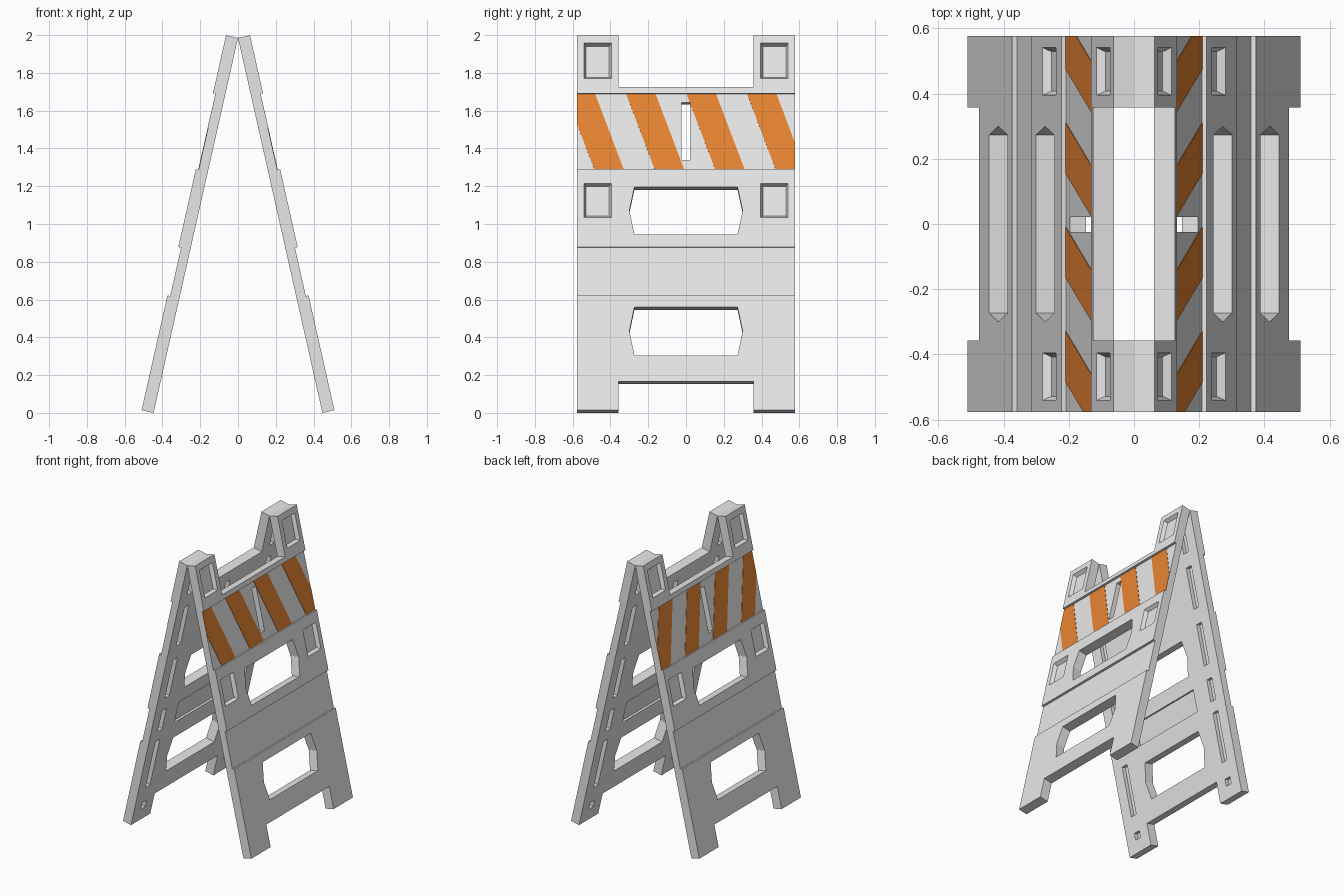
import bpy, bmesh, math
from mathutils import Matrix

if "Cube" in bpy.data.objects:
    bpy.data.objects.remove(bpy.data.objects["Cube"])

LEAN = math.atan2(0.447, 1.985)
SN, CS = math.sin(LEAN), math.cos(LEAN)
LENGTH, HALF_W = 2.035, 0.577
THICK, BAND = 0.065, 0.050      # full and recessed panel thickness


def place(y, s, t):
    """Panel coordinates (across, up the slope, out of inner face) to world."""
    return (0.447 - s * SN + t * CS, y, s * CS + t * SN)


def slope(z, t=THICK):
    """Slope position of a height read on the outer face."""
    return (z - t * SN) / CS


def loft(bm, ring_a, ring_b):
    """Closed solid between two matching rings of (y, s, t) points."""
    a = [bm.verts.new(place(*p)) for p in ring_a]
    b = [bm.verts.new(place(*p)) for p in ring_b]
    n = len(a)
    bm.faces.new(a[::-1])
    bm.faces.new(b)
    for i in range(n):
        j = (i + 1) % n
        bm.faces.new((a[i], a[j], b[j], b[i]))


def prism(bm, poly, t0, t1):
    loft(bm, [(y, s, t0) for y, s in poly], [(y, s, t1) for y, s in poly])


def rect(y0, y1, s0, s1):
    return [(y0, s0), (y1, s0), (y1, s1), (y0, s1)]


def finish(bm, name, mat):
    bmesh.ops.recalc_face_normals(bm, faces=bm.faces[:])
    me = bpy.data.meshes.new(name)
    bm.to_mesh(me)
    bm.free()
    me.materials.append(mat)
    ob = bpy.data.objects.new(name, me)
    bpy.context.collection.objects.link(ob)
    return ob


def mirrored(ob, name):
    me = ob.data.copy()
    me.transform(Matrix.Scale(-1, 4, (1, 0, 0)))
    me.flip_normals()
    me.name = name
    bpy.context.collection.objects.link(bpy.data.objects.new(name, me))


def material(name, rgb):
    m = bpy.data.materials.new(name)
    m.diffuse_color = (*rgb, 1)
    m.use_nodes = True
    m.node_tree.nodes["Principled BSDF"].inputs["Base Color"].default_value = m.diffuse_color
    return m


white = material("white plastic", (0.8, 0.8, 0.8))
orange = material("orange stripe", (0.82, 0.235, 0.032))

# Panel body: stepped side profile with two recessed bands
B0, B1 = slope(0.622), slope(0.878)
S0, S1 = slope(1.29), slope(1.692)
profile = [(0, 0), (0, THICK), (B0, THICK), (B0, BAND), (B1, BAND), (B1, THICK),
           (S0, THICK), (S0, BAND), (S1, BAND), (S1, THICK),
           (LENGTH, THICK), (LENGTH, 0)]
bm = bmesh.new()
loft(bm, [(-HALF_W, s, t) for s, t in profile], [(HALF_W, s, t) for s, t in profile])
panel = finish(bm, "right_panel", white)

# Cutter: everything removed from the panel
bm = bmesh.new()
prism(bm, rect(-0.358, 0.358, slope(1.725), 2.3), -0.1, 0.2)    # top notch
prism(bm, rect(-0.358, 0.358, -0.3, slope(0.167)), -0.1, 0.2)   # foot notch
prism(bm, rect(-0.024, 0.021, slope(1.34, BAND), slope(1.643, BAND)), -0.1, 0.2)  # slot
for z0, z1 in ((0.305, 0.56), (0.945, 1.195)):                  # handle windows
    a, b = slope(z0), slope(z1)
    m = (a + b) / 2
    prism(bm, [(-0.273, a), (0.273, a), (0.30, m), (0.273, b), (-0.273, b), (-0.30, m)],
          -0.1, 0.2)
prism(bm, rect(-0.30, 0.30, 0.69, 0.85), -0.05, 0.015)          # inner cross recess
for side in (-1, 1):
    c = side * 0.468
    for z0, z1 in ((1.035, 1.215), (1.77, 1.957)):              # tapered outer pockets
        a, b = slope(z0), slope(z1)
        rings = [[(y, s, t) for y, s in rect(c - 0.073 + d, c + 0.073 - d, a + d, b - d)]
                 for d, t in ((0.0125, THICK - 0.025), (-0.005, THICK + 0.01))]
        loft(bm, *rings)
    for a, b in ((0.09, 0.14), (0.26, 0.62), (0.70, 0.86),      # inner leg slots
                 (0.96, 1.26), (1.37, 1.67), (1.77, 1.95)):
        prism(bm, rect(c - 0.025, c + 0.025, a, b), -0.05, 0.028)
cutter = finish(bm, "panel_cutter", white)
cutter.hide_render = True

mod = panel.modifiers.new("cutouts", 'BOOLEAN')
mod.operation, mod.solver, mod.object = 'DIFFERENCE', 'EXACT', cutter
bpy.context.view_layer.objects.active = panel
bpy.ops.object.modifier_apply(modifier=mod.name)
bpy.data.objects.remove(cutter)

# Slanted stripes: thin plates in the upper band, clipped at the panel sides
bm = bmesh.new()
for i in range(4):
    y = -0.485 + 0.32 * i
    prism(bm, [(y, S0), (y + 0.156, S0), (y + 0.004, S1), (y - 0.152, S1)],
          BAND - 0.001, BAND + 0.002)
for side in (-1, 1):
    geom = bm.verts[:] + bm.edges[:] + bm.faces[:]
    bmesh.ops.bisect_plane(bm, geom=geom, plane_co=(0, side * HALF_W, 0),
                           plane_no=(0, side, 0), clear_outer=True)
    bmesh.ops.holes_fill(bm, edges=[e for e in bm.edges if e.is_boundary])
stripes = finish(bm, "right_stripes", orange)

# Opposite side of the A-frame
mirrored(panel, "left_panel")
mirrored(stripes, "left_stripes")
